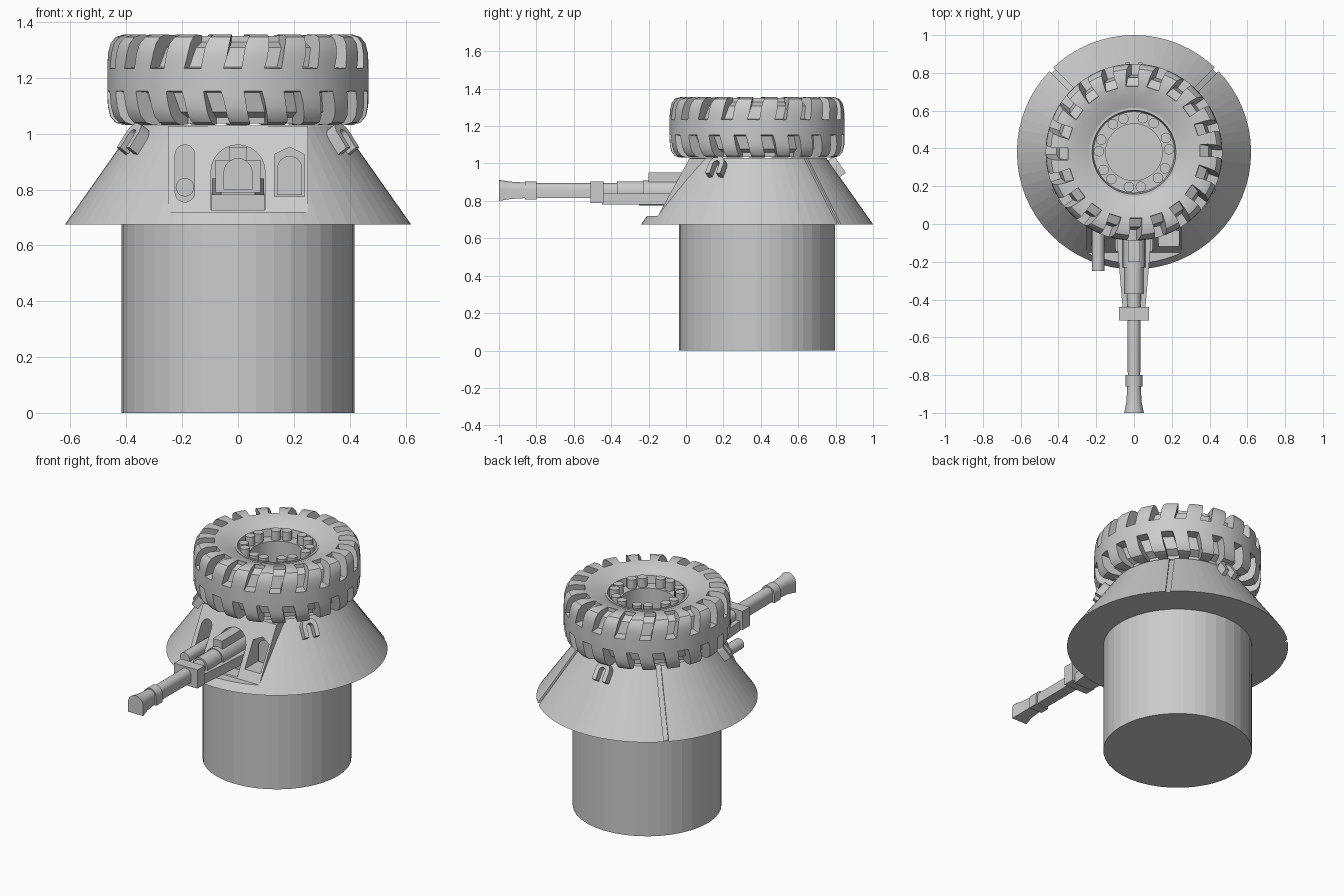
import bpy, bmesh
from math import sin, cos, pi, radians, atan2
from mathutils import Matrix, Vector

cube = bpy.data.objects.get("Cube")
if cube:
    bpy.data.objects.remove(cube)

AXIS = 0.38                      # y of the vertical centre line
CENTRE = Matrix.Translation((0, AXIS, 0))


def finish(name, bm, smooth=None):
    bmesh.ops.recalc_face_normals(bm, faces=bm.faces)
    mesh = bpy.data.meshes.new(name)
    bm.to_mesh(mesh)
    bm.free()
    obj = bpy.data.objects.new(name, mesh)
    bpy.context.collection.objects.link(obj)
    if smooth:
        shade(obj, smooth)
    return obj


def activate(obj):
    bpy.ops.object.select_all(action='DESELECT')
    obj.select_set(True)
    bpy.context.view_layer.objects.active = obj


def shade(obj, degrees):
    activate(obj)
    bpy.ops.object.shade_smooth_by_angle(angle=radians(degrees))


def add_loft(bm, rings):
    rows = [[bm.verts.new(p) for p in ring] for ring in rings]
    n = len(rows[0])
    for a, b in zip(rows, rows[1:]):
        for i in range(n):
            j = (i + 1) % n
            bm.faces.new((a[i], a[j], b[j], b[i]))
    bm.faces.new(rows[0])
    bm.faces.new(rows[-1])


def loft(name, rings, smooth=None):
    bm = bmesh.new()
    add_loft(bm, rings)
    return finish(name, bm, smooth)


def along_y(name, pts, y0, y1, smooth=None):
    return loft(name, [[(x, y, z) for x, z in pts] for y in (y0, y1)], smooth)


def along_x(name, pts, half):
    return loft(name, [[(x, y, z) for y, z in pts] for x in (-half, half)])


def block(name, x, y, z):
    return along_y(name, [(x[0], z[0]), (x[1], z[0]), (x[1], z[1]), (x[0], z[1])], *y)


def arch(w, z0, z1, x=0, n=12):
    """Flat-bottomed, round-topped outline in x and z."""
    h = min(w, z1 - z0)
    top = [(x + w * cos(pi * i / n), z1 - h + h * sin(pi * i / n)) for i in range(n + 1)]
    return [(x - w, z0), (x + w, z0)] + top


def capsule(w, z0, z1, x, n=10):
    low = [(x - w * cos(pi * i / n), z0 + w - w * sin(pi * i / n)) for i in range(n + 1)]
    high = [(x + w * cos(pi * i / n), z1 - w + w * sin(pi * i / n)) for i in range(n + 1)]
    return low + high[(1 if z1 - z0 <= 2 * w else 0):(-1 if z1 - z0 <= 2 * w else None)]


def lathe(name, profile, steps, closed=False, smooth=None):
    bm = bmesh.new()
    verts = [bm.verts.new((r, 0, z)) for r, z in profile]
    edges = [bm.edges.new(p) for p in zip(verts, verts[1:])]
    if closed:
        edges.append(bm.edges.new((verts[-1], verts[0])))
    bmesh.ops.spin(bm, geom=verts + edges, cent=(0, 0, 0), axis=(0, 0, 1),
                   angle=2 * pi, steps=steps)
    bmesh.ops.remove_doubles(bm, verts=bm.verts, dist=1e-4)
    bm.transform(CENTRE)
    return finish(name, bm, smooth)


def boolean(obj, other, operation='DIFFERENCE'):
    mod = obj.modifiers.new("bool", 'BOOLEAN')
    mod.operation, mod.solver, mod.object = operation, 'EXACT', other
    activate(obj)
    bpy.ops.object.modifier_apply(modifier=mod.name)
    bpy.data.objects.remove(other)


# Pedestal
lathe("pedestal", [(0, 0), (0.417, 0), (0.417, 0.69), (0, 0.69)], 40)

# Conical armour with a flat sloping front plate
R0, R1, Z0, Z1 = 0.62, 0.37, 0.675, 1.03
body = lathe("cone_armour", [(0, Z0), (R0, Z0), (R1, Z1), (0, Z1)], 64)
boolean(body, along_x("front_cut", [(-0.5, 0.72), (-0.15, 0.72), (0.02, Z1),
                                    (0.02, 1.2), (-0.5, 1.2)], 0.25))
boolean(body, along_x("front_plate", [(-0.149, 0.722), (0.019, 1.028),
                                      (0.3, 1.028), (0.3, 0.722)], 0.251), 'UNION')

# Openings for the guns and the sight
window = [(0.13, 0.775), (0.238, 0.775), (0.238, 0.925), (0.185, 0.952), (0.13, 0.925)]
boolean(body, along_y("slot_cut", capsule(0.035, 0.755, 0.96, -0.19), -0.4, 0.12))
boolean(body, along_y("arch_cut", arch(0.097, 0.727, 0.96), -0.4, 0.15))
boolean(body, along_y("window_cut", window, -0.4, 0.08))


# Frame on the cone face: x sideways, y up the slope, z outward
def slope_frame(azimuth, z):
    r = R0 + (R1 - R0) * (z - Z0) / (Z1 - Z0)
    lean = atan2(Z1 - Z0, R0 - R1)
    return (CENTRE @ Matrix.Rotation(azimuth + pi / 2, 4, 'Z')
            @ Matrix.Translation((0, -r, z)) @ Matrix.Rotation(lean, 4, 'X'))


# Rear seams at either side of the back section
for side in (45, 135):
    frame = slope_frame(radians(side), 0.85)
    rings = [[frame @ Vector((x, y, z)) for x, y in
              ((-0.014, -0.3), (0.014, -0.3), (0.014, 0.3), (-0.014, 0.3))]
             for z in (-0.012, 0.05)]
    boolean(body, loft("seam_cut", rings))

# Lifting eyes
for i, azimuth in enumerate((-30, 90, 210)):
    frame = slope_frame(radians(azimuth), 0.972)
    outer = arch(0.046, -0.055, 0.055)
    inner = arch(0.02, -0.055, 0.025)
    outline = outer[1:] + [outer[0]] + [inner[0]] + inner[:1:-1] + [inner[1]]
    outline = [p for k, p in enumerate(outline) if p not in outline[:k]]
    loft(f"lifting_eye_{i + 1}", [[frame @ Vector((x, y, z)) for x, y in outline]
                                  for z in (-0.02, 0.04)], 35)

# Tyre with a closed, mirrored section
MID = 1.193
half = [(0.468, 0.06), (0.466, 0.095), (0.458, 0.13), (0.44, 0.153), (0.41, 0.162),
        (0.36, 0.16), (0.30, 0.145), (0.25, 0.125), (0.225, 0.115)]
section = [(r, MID + h) for r, h in half] + [(r, MID - h) for r, h in reversed(half)]
tyre = lathe("tyre", section, 80, closed=True)

# Chevron tread notches, two staggered rows
bm = bmesh.new()
notch = [(0.345, 0.25), (0.35, 0.135), (0.395, 0.115), (0.41, 0.045),
         (0.55, 0.035), (0.55, 0.25)]
for row, shift in ((1, 0), (-1, -9)):
    for k in range(20):
        turn = CENTRE @ Matrix.Rotation(radians(18 * k - 90 + shift), 4, 'Z')
        add_loft(bm, [[turn @ Vector((r, t + 0.3 * (min(h, 0.16) - 0.1), MID + row * h))
                       for r, h in notch] for t in (-0.034, 0.03)])
boolean(tyre, finish("tread_cut", bm))
shade(tyre, 30)

# Wheel rim with its deep hub well
lathe("wheel_rim", [(0.235, 1.315), (0.222, 1.315), (0.215, 1.27), (0.15, 1.27),
                    (0.15, 1.12), (0, 1.12), (0, 1.06), (0.235, 1.06)], 48,
      closed=True, smooth=30)

# Wheel nuts in pairs
for k in range(7):
    for side in (-1, 1):
        a = 2 * pi * k / 7 + side * 0.17 + 0.25
        bm = bmesh.new()
        bmesh.ops.create_cone(bm, cap_ends=True, segments=12, radius1=0.028,
                              radius2=0.028, depth=0.07)
        bm.transform(Matrix.Translation((0.186 * cos(a), AXIS + 0.186 * sin(a), 1.29)))
        finish(f"wheel_nut_{2 * k + (side + 3) // 2}", bm, 40)

# Main gun: stations of y, half width, bottom and top
barrel = [(0.1, 0.06, 0.835, 0.91), (-0.23, 0.06, 0.835, 0.91), (-0.23, 0.05, 0.835, 0.905),
          (-0.37, 0.05, 0.835, 0.905), (-0.37, 0.036, 0.815, 0.895),
          (-0.80, 0.033, 0.815, 0.895), (-0.80, 0.044, 0.808, 0.904),
          (-0.86, 0.044, 0.808, 0.904), (-0.86, 0.036, 0.815, 0.898),
          (-0.94, 0.04, 0.81, 0.903), (-1.0, 0.052, 0.8, 0.912)]
loft("main_gun_barrel", [[(x, y, z) for x, z in arch(w, a, b)]
                         for y, w, a, b in barrel], 30)
block("gun_collar", (-0.08, 0.08), (-0.51, -0.44), (0.79, 0.905))
block("gun_top_box", (-0.032, 0.032), (-0.2, 0.05), (0.89, 0.952))
block("gun_mount_base", (-0.095, 0.095), (-0.06, 0.15), (0.727, 0.79))
loft("gun_cradle", [[(-w, y, 0.78), (w, y, 0.78), (w, y, 0.84), (-w, y, 0.84)]
                    for y, w in ((-0.45, 0.06), (-0.05, 0.094), (0.12, 0.094))])

# Secondary gun tube and sight
along_y("secondary_gun", capsule(0.033, 0.775, 0.841, -0.19), -0.25, 0.12, 40)
along_y("sight_block", arch(0.045, 0.78, 0.92, x=0.185), 0.0, 0.08, 40)
